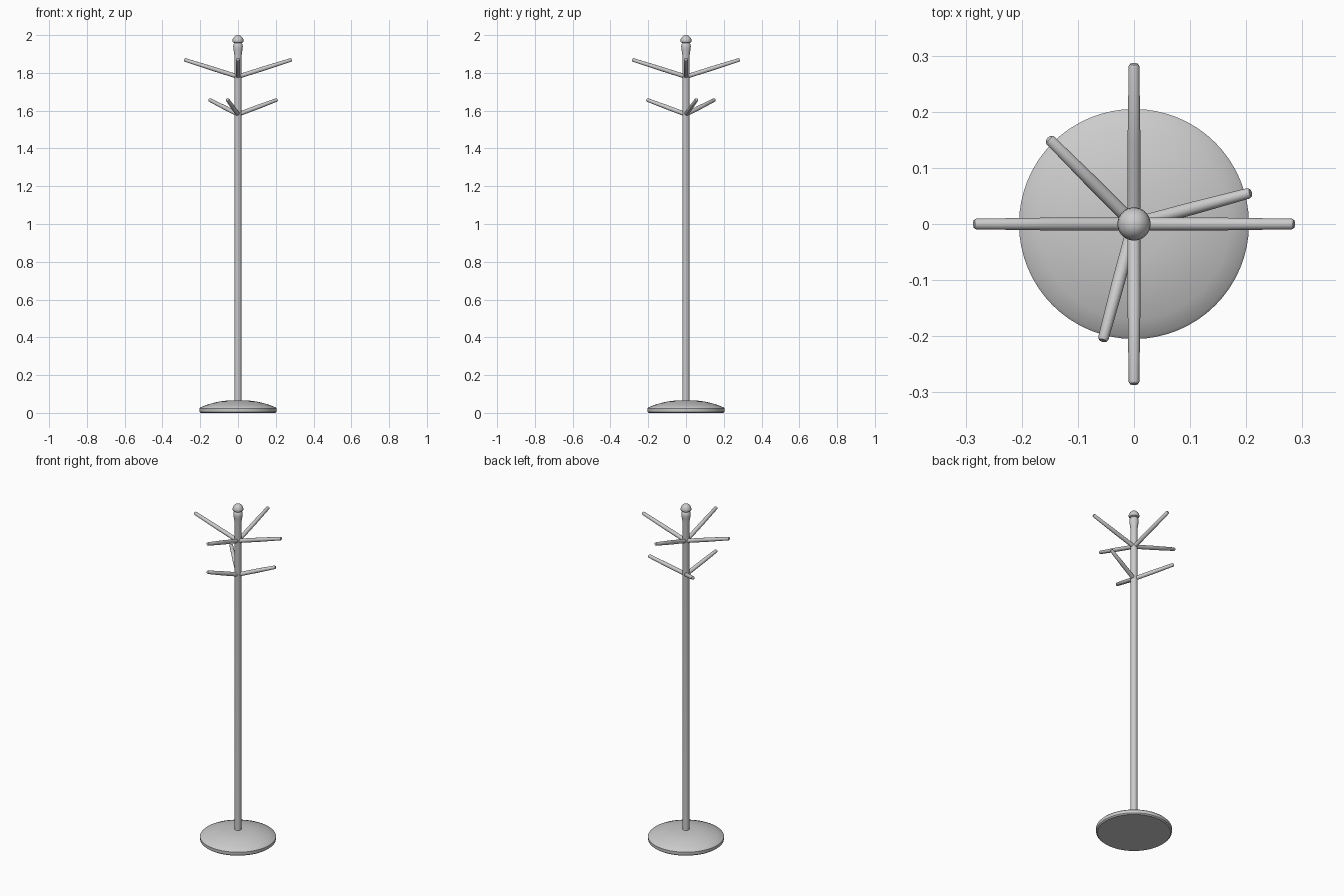
import bpy, math
from mathutils import Vector

if "Cube" in bpy.data.objects:
    bpy.data.objects.remove(bpy.data.objects["Cube"])

grey = bpy.data.materials.new("light_grey")
grey.diffuse_color = (0.6, 0.6, 0.6, 1)
grey.use_nodes = True
grey.node_tree.nodes["Principled BSDF"].inputs["Base Color"].default_value = grey.diffuse_color


def lathe(name, profile, sides=32, angle=35):
    """Spin (radius, height) points around z; ends are closed at radius 0."""
    verts, faces, rings = [], [], []
    for r, z in profile:
        start = len(verts)
        n = 1 if r == 0 else sides
        for i in range(n):
            a = 2 * math.pi * i / sides
            verts.append((r * math.cos(a), r * math.sin(a), z))
        rings.append([start + (i % n) for i in range(sides)])
    for lo, hi in zip(rings, rings[1:]):
        for i in range(sides):
            j = (i + 1) % sides
            faces.append(list(dict.fromkeys((lo[i], lo[j], hi[j], hi[i]))))
    mesh = bpy.data.meshes.new(name)
    mesh.from_pydata(verts, [], faces)
    mesh.materials.append(grey)
    ob = bpy.data.objects.new(name, mesh)
    bpy.context.collection.objects.link(ob)
    bpy.ops.object.select_all(action='DESELECT')
    bpy.context.view_layer.objects.active = ob
    ob.select_set(True)
    bpy.ops.object.shade_smooth_by_angle(angle=math.radians(angle))
    return ob


def arm(name, degrees, reach, z0, z1):
    """Tapered peg with a rounded tip, rising outward from the pole."""
    a = math.radians(degrees)
    d = Vector((reach * math.cos(a), reach * math.sin(a), z1 - z0))
    n = d.length
    ob = lathe(name, [(0, 0), (0.0115, 0), (0.0115, n * 0.5), (0.0095, n - 0.004),
                      (0.007, n), (0, n)], 20)
    ob.location = (0, 0, z0)
    ob.rotation_euler = d.to_track_quat('Z', 'Y').to_euler()


# Weighted foot with a shallow dome
lathe("base", [(0, 0), (0.197, 0), (0.204, 0.006), (0.205, 0.024), (0.2, 0.029),
               (0.17, 0.041), (0.135, 0.052), (0.1, 0.06), (0.06, 0.065), (0, 0.066)], 64)

# Pole, flaring slightly below the finial
lathe("pole", [(0, 0.03), (0.0185, 0.03), (0.0185, 1.89), (0.024, 1.925),
               (0.0255, 1.94), (0.023, 1.952), (0.016, 1.96), (0, 1.96)])

# Mushroom-shaped finial
lathe("finial", [(0, 1.95), (0.017, 1.95), (0.018, 1.958), (0.027, 1.962), (0.0295, 1.968),
                 (0.028, 1.978), (0.023, 1.988), (0.015, 1.996), (0.007, 1.9995), (0, 2.0)])

# Four long upper arms and three short lower arms
for i in range(4):
    arm(f"upper_arm_{i + 1}", 90 * i, 0.285, 1.78, 1.87)
for i in range(3):
    arm(f"lower_arm_{i + 1}", 15 + 120 * i, 0.215, 1.58, 1.658)
